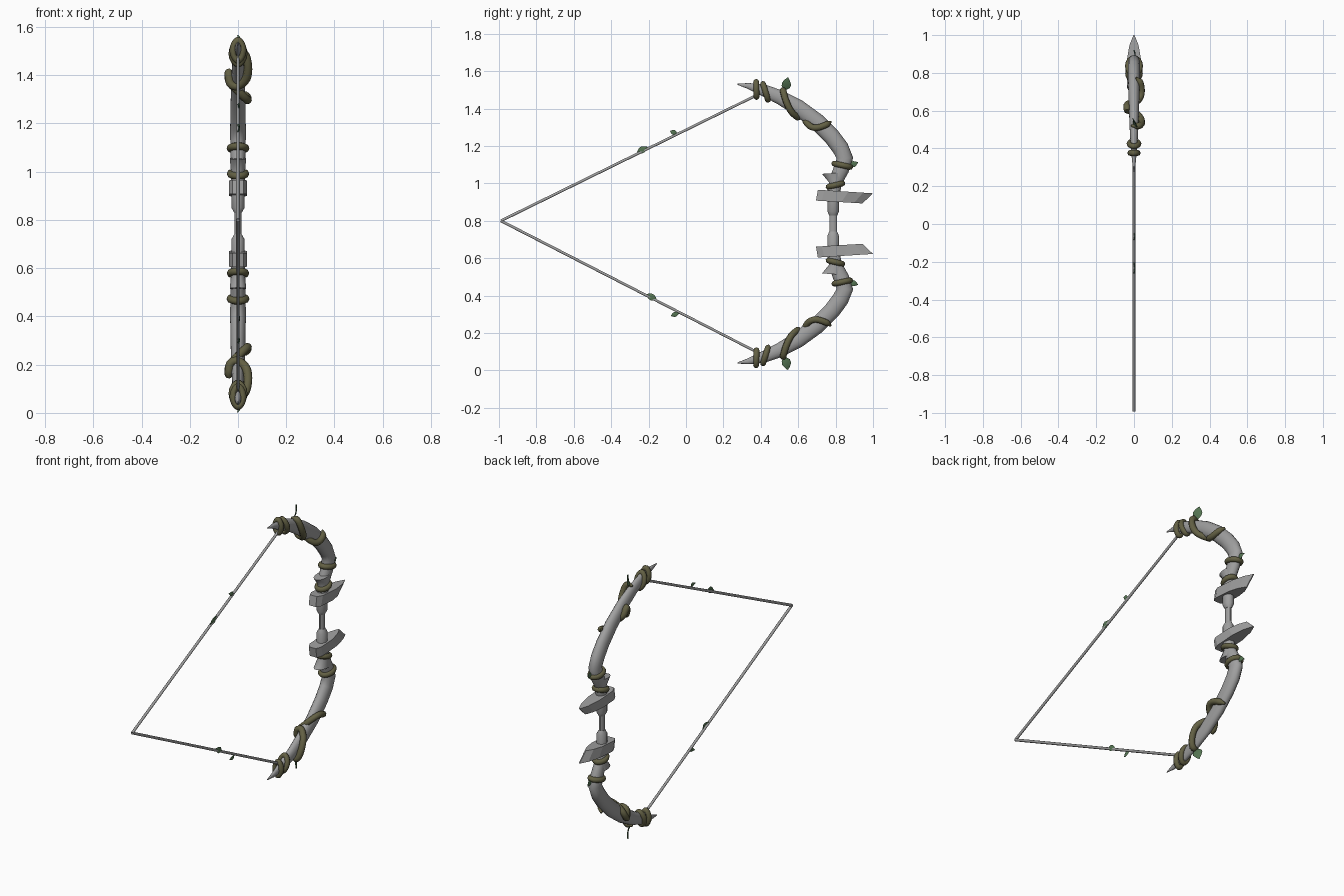
import bpy, bmesh, math
from mathutils import Vector

if "Cube" in bpy.data.objects:
    bpy.data.objects.remove(bpy.data.objects["Cube"])

MID = 0.785  # height of the mirror plane between upper and lower halves


def material(name, color):
    m = bpy.data.materials.new(name)
    m.use_nodes = True
    m.diffuse_color = (*color, 1)
    m.node_tree.nodes["Principled BSDF"].inputs["Base Color"].default_value = (*color, 1)
    return m


STONE = material("stone grey", (0.35, 0.35, 0.35))
VINE = material("olive vine", (0.125, 0.118, 0.058))
LEAF = material("leaf green", (0.09, 0.175, 0.085))


def finish(name, bm, mat, mirror=True, smooth=None):
    """Turn a bmesh into an object, mirrored to the lower half if asked."""
    bmesh.ops.recalc_face_normals(bm, faces=bm.faces)
    bmesh.ops.translate(bm, verts=bm.verts, vec=(0, 0, -MID))
    me = bpy.data.meshes.new(name)
    bm.to_mesh(me)
    bm.free()
    me.materials.append(mat)
    ob = bpy.data.objects.new(name, me)
    ob.location.z = MID
    bpy.context.collection.objects.link(ob)
    if mirror:
        mod = ob.modifiers.new("lower half", 'MIRROR')
        mod.use_axis = (False, False, True)
        mod.use_mirror_merge = False
    if smooth:
        bpy.ops.object.select_all(action='DESELECT')
        ob.select_set(True)
        bpy.context.view_layer.objects.active = ob
        bpy.ops.object.shade_smooth_by_angle(angle=math.radians(smooth))


def loft(bm, rings, closed=False):
    """Skin a list of point rings; cap the ends unless the loop is closed."""
    vs = [[bm.verts.new(p) for p in r] for r in rings]
    n = len(vs[0])
    pairs = list(zip(vs, vs[1:])) + ([(vs[-1], vs[0])] if closed else [])
    for a, b in pairs:
        for i in range(n):
            bm.faces.new((a[i], a[(i + 1) % n], b[(i + 1) % n], b[i]))
    if not closed:
        bm.faces.new(vs[0])
        bm.faces.new(vs[-1])


def spline(pts, steps):
    """Smooth path through the given points."""
    p = [Vector(q) for q in pts]
    p = [2 * p[0] - p[1]] + p + [2 * p[-1] - p[-2]]
    out = []
    for a, b, c, d in zip(p, p[1:], p[2:], p[3:]):
        for k in range(steps):
            t = k / steps
            out.append(0.5 * (2 * b + (c - a) * t + (2 * a - 5 * b + 4 * c - d) * t * t
                              + (3 * b - a - 3 * c + d) * t ** 3))
    return out + [p[-2]]


def tube(bm, path, radii, sides):
    """Sweep an elliptical section; radii holds (first axis, second axis)."""
    n, normal, rings = len(path), Vector((1, 0, 0)), []
    for i, c in enumerate(path):
        t = (path[min(i + 1, n - 1)] - path[max(i - 1, 0)]).normalized()
        normal = (normal - t * normal.dot(t)).normalized()
        side = t.cross(normal)
        ra, rb = radii[i]
        ang = [math.tau * (k + 0.5) / sides for k in range(sides)]
        rings.append([c + normal * ra * math.cos(a) + side * rb * math.sin(a) for a in ang])
    loft(bm, rings)


def level_rings(sections, sides=12):
    """Horizontal elliptical rings from (y, z, half x, half y, tilt)."""
    ang = [math.tau * (k + 0.5) / sides for k in range(sides)]
    return [[Vector((rx * math.cos(a), y + ry * math.sin(a), z + s * math.sin(a)))
             for a in ang] for y, z, rx, ry, s in sections]


# Curved limbs, from pointed tip to the bend above the riser
limb = [(.275, 1.53, .002, .003), (.33, 1.522, .01, .015), (.41, 1.50, .018, .031),
        (.50, 1.462, .023, .038), (.60, 1.405, .027, .043), (.70, 1.33, .030, .045),
        (.78, 1.25, .032, .045), (.825, 1.19, .033, .045), (.85, 1.135, .033, .044),
        (.83, 1.075, .032, .042), (.80, 1.01, .028, .036)]
bm = bmesh.new()
tube(bm, [Vector((0, y, z)) for y, z, _, _ in limb], [(rx, r) for _, _, rx, r in limb], 14)
finish("limbs", bm, STONE, smooth=50)

# Flared riser sockets holding the limbs
bm = bmesh.new()
loft(bm, level_rings([(.785, .93, .03, .036, 0), (.795, .98, .03, .036, 0),
                      (.80, 1.01, .031, .037, .004), (.785, 1.055, .035, .06, .004)]))
finish("riser_sockets", bm, STONE, smooth=40)

# Collars and slim grip
bm = bmesh.new()
loft(bm, level_rings([(.787, .92, .028, .032, 0), (.787, .85, .028, .032, 0),
                      (.787, .828, .015, .022, 0)]))
finish("grip_collars", bm, STONE, smooth=35)
bm = bmesh.new()
loft(bm, level_rings([(.787, .72, .014, .021, 0), (.787, .85, .014, .021, 0)]))
finish("grip", bm, STONE, mirror=False, smooth=35)

# Boat-shaped guard blades, pointed at the back
plan = [(.023, 0), (.038, .12), (.038, .55), (.024, .82), (.003, 1)]
outline = plan + [(-x, t) for x, t in reversed(plan)]
bm = bmesh.new()
loft(bm, [[Vector((x, y0 + (y1 - y0) * t, z0 + (z1 - z0) * t)) for x, t in outline]
          for y0, z0, y1, z1 in ((.695, .908, .943, .893), (.705, .966, 1.0, .947))])
finish("guard_blades", bm, STONE)

# Vine rings: each from the two ends seen from the side, and half width
bm = bmesh.new()
for p, q, hx in (((.375, 1.543), (.377, 1.462), .020), ((.412, 1.532), (.438, 1.447), .024),
                 ((.793, 1.106), (.878, 1.088), .032), ((.762, .982), (.836, 1.0), .031)):
    p, q = Vector((0, *p)), Vector((0, *q))
    mid, half, cross = (p + q) / 2, (q - p) / 2, Vector((hx, 0, 0))
    axis = half.cross(cross).normalized()
    rings = []
    for a in (math.tau * k / 20 for k in range(20)):
        offset = half * math.cos(a) + cross * math.sin(a)
        out = offset.normalized()
        rings.append([mid + offset + (out * math.cos(b) + axis * math.sin(b)) * .0155
                      for b in (math.tau * k / 8 for k in range(8))])
    loft(bm, rings, closed=True)
finish("vine_rings", bm, VINE, smooth=60)

# Long vine winding along each limb
wind = spline([(-.015, .52, 1.495), (.025, .52, 1.492), (.041, .535, 1.44), (.034, .562, 1.385),
               (0, .595, 1.355), (-.031, .60, 1.365), (-.038, .61, 1.41), (-.034, .635, 1.37),
               (0, .64, 1.335), (.030, .665, 1.305), (.040, .70, 1.298), (.034, .745, 1.312),
               (.012, .775, 1.33)], 4)
bm = bmesh.new()
last = len(wind) - 1
taper = [min(.018, .005 + .013 * min(i, last - i) / 3) for i in range(last + 1)]
tube(bm, wind, [(r, r) for r in taper], 8)
finish("winding_vines", bm, VINE, smooth=60)

# Bowstring
bm = bmesh.new()
nock = Vector((0, -.99, .80))
for end in ((0, .395, 1.48), (0, .395, .09)):
    tube(bm, [nock, Vector(end)], [(.008, .008), (.0075, .0075)], 8)
finish("bowstring", bm, STONE, mirror=False, smooth=60)


def leaf(bm, base, tip, width, turn=0):
    """Thin folded leaf between two points seen from the side."""
    a, b = Vector((0, *base)), Vector((0, *tip))
    flat = (b - a).cross(Vector((1, 0, 0))).normalized()
    across = flat * width + Vector((turn * width, 0, 0))
    normal = across.cross(b - a).normalized()
    rings = []
    for t, w in ((0, .1), (.3, .9), (.55, 1), (.8, .55), (1, .05)):
        c = a.lerp(b, t) + normal * .006 * math.sin(t * math.pi)
        rings.append([c - across * w, c - normal * .004, c + across * w, c + normal * .003])
    loft(bm, rings)


# Leaves on the limbs
bm = bmesh.new()
leaf(bm, (.525, 1.495), (.545, 1.567), .025, turn=-.5)
leaf(bm, (.872, 1.095), (.92, 1.112), .016)
finish("limb_leaves", bm, LEAF, smooth=50)

# Leaves on the string
bm = bmesh.new()
for base, tip, w in (((-.262, 1.165), (-.205, 1.195), .018), ((-.085, 1.28), (-.045, 1.265), .013),
                     ((-.21, .408), (-.155, .375), .018), ((-.08, .292), (-.035, .308), .013)):
    leaf(bm, base, tip, w)
finish("string_leaves", bm, LEAF, mirror=False, smooth=50)
